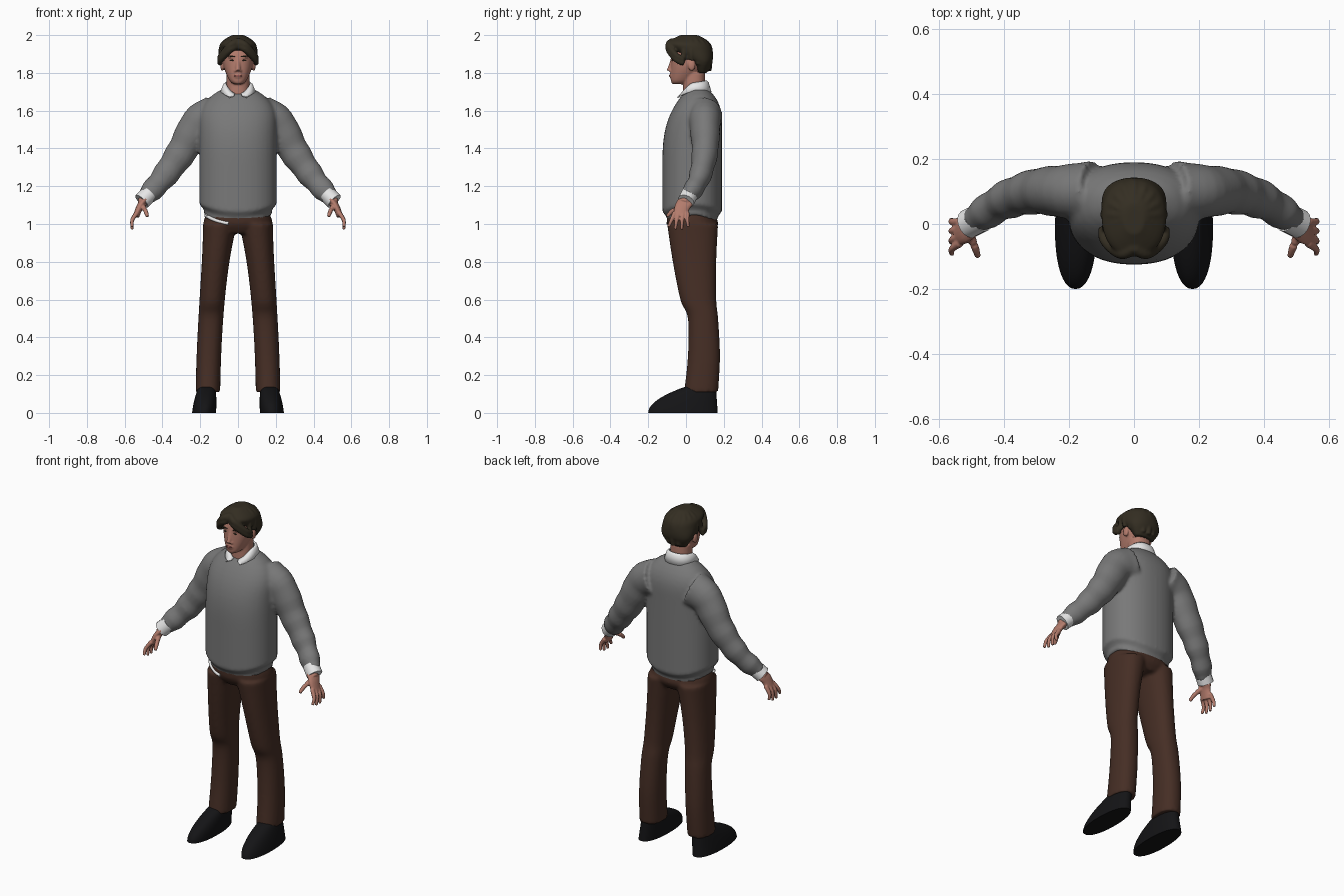
import bpy, bmesh
from math import sin, cos, tau, pi, radians, copysign
from mathutils import Vector, Matrix

if "Cube" in bpy.data.objects:
    bpy.data.objects.remove(bpy.data.objects["Cube"])

LEFT, RIGHT = 1, -1


def material(name, red, green, blue):
    mat = bpy.data.materials.new(name)
    mat.use_nodes = True
    mat.diffuse_color = (red, green, blue, 1)
    shader = mat.node_tree.nodes["Principled BSDF"]
    shader.inputs["Base Color"].default_value = mat.diffuse_color
    shader.inputs["Roughness"].default_value = 0.8
    return mat


grey_wool = material("grey wool", .19, .19, .19)
white_cotton = material("white cotton", .8, .8, .8)
brown_cloth = material("brown cloth", .06, .027, .018)
skin_tone = material("skin", .45, .2, .15)
dark_hair = material("dark hair", .034, .027, .016)
black_leather = material("black leather", .007, .007, .008)
lip_red = material("lips", .3, .09, .08)


def spline(controls, steps=16):
    """Sample a smooth curve through a few control tuples of any length."""
    padded = [controls[0], *controls, controls[-1]]
    samples = []
    for step in range(steps + 1):
        place = step / steps * (len(controls) - 1)
        index = min(int(place), len(controls) - 2)
        t = place - index
        samples.append([
            b + t * (c - a + t * (2 * a - 5 * b + 4 * c - d + t * (3 * (b - c) + d - a))) / 2
            for a, b, c, d in zip(*padded[index:index + 4])])
    return samples


def oval_point(angle, height, half_width, front, back, centre=0, dip=0):
    """Point on a horizontal oval; dip lowers its front and back."""
    across, along = cos(angle), sin(angle)
    return Vector((
        centre + half_width * copysign(abs(across) ** .9, across),
        (front + back) / 2 + (back - front) / 2 * copysign(abs(along) ** .9, along),
        height - dip * along ** 2))


def bridge(bm, rings):
    rows = [[bm.verts.new(point) for point in ring] for ring in rings]
    for lower, upper in zip(rows, rows[1:]):
        for i in range(len(lower)):
            bm.faces.new((lower[i - 1], lower[i], upper[i], upper[i - 1]))
    bm.faces.new(rows[0])
    bm.faces.new(rows[-1])


def loft(bm, ovals, sides=40):
    bridge(bm, [[oval_point(tau * i / sides, *oval) for i in range(sides)] for oval in ovals])


def tube(bm, controls, start, end, side=LEFT, depth=1, crease=0, sides=16, steps=16):
    """Tapered tube along a smooth path; crease adds growing folds."""
    path = [Vector((side * x, y, z)) for x, y, z in spline(controls, steps)]
    rings = []
    for i, centre in enumerate(path):
        tangent = path[min(i + 1, steps)] - path[max(i - 1, 0)]
        tangent.normalize()
        guide = Vector((0, 1, 0)) if abs(tangent.y) < .8 else Vector((0, 0, 1))
        u = tangent.cross(guide).normalized()
        v = u.cross(tangent) * depth
        t = i / steps
        radius = start + (end - start) * t + crease * t * sin(i * pi / 2)
        angles = [tau * j / sides for j in range(sides)]
        rings.append([centre + radius * (u * cos(a) + v * sin(a)) for a in angles])
    bridge(bm, rings)


def ball(bm, location, size, roll=0):
    matrix = (Matrix.Translation(location) @ Matrix.Rotation(roll, 4, 'Y')
              @ Matrix.Diagonal((*size, 1)))
    bmesh.ops.create_uvsphere(bm, u_segments=16, v_segments=10, radius=1, matrix=matrix)


def finish(name, bm, mat, voxel=0):
    """Turn the parts into one object, blended together if a voxel size is given."""
    bmesh.ops.recalc_face_normals(bm, faces=bm.faces)
    mesh = bpy.data.meshes.new(name)
    bm.to_mesh(mesh)
    bm.free()
    mesh.materials.append(mat)
    part = bpy.data.objects.new(name, mesh)
    bpy.context.collection.objects.link(part)
    bpy.ops.object.select_all(action='DESELECT')
    part.select_set(True)
    bpy.context.view_layer.objects.active = part
    bpy.ops.object.shade_smooth_by_angle(angle=radians(50))
    if voxel:
        blend = part.modifiers.new("Blend", 'REMESH')
        blend.mode, blend.voxel_size, blend.use_smooth_shade = 'VOXEL', voxel, True
        relax = part.modifiers.new("Relax", 'SMOOTH')
        relax.factor, relax.iterations = .5, 3
    return part


def sweater_oval(height):
    """Straight body, sloping shoulders and a band tucked under the hem fold."""
    shoulder = max(0, (height - 1.52) / .2) ** 3
    chest = max(0, (height - 1.3) / .4) ** 3
    tuck = .025 if height < 1.1 else 0
    dip = max(0, 1.3 - height) / 5
    return (height, .205 - .13 * shoulder - tuck, -.125 + .12 * chest + tuck,
            .19 - .08 * shoulder - tuck, 0, dip)


# Sweater body with creased sleeves
bm = bmesh.new()
hem, neckline = 1.05, 1.71
loft(bm, [sweater_oval(hem + (neckline - hem) * i / 24) for i in range(25)])
for side in (LEFT, RIGHT):
    tube(bm, [(.13, .1, 1.57), (.21, .1, 1.53), (.3, .1, 1.38), (.4, .07, 1.24), (.49, .01, 1.14)],
         .11, .05, side, depth=.87, crease=.005, sides=24, steps=24)
finish("sweater", bm, grey_wool, .01)

# Shirt cuffs and the sliver of tail under the hem
bm = bmesh.new()
for side in (LEFT, RIGHT):
    tube(bm, [(.47, .02, 1.16), (.51, 0, 1.12)], .045, .045, side)
tail = [oval_point(radians(angle), *sweater_oval(hem)) for angle in range(200, 260, 8)]
tube(bm, tail, .009, .009)
finish("shirt_cuffs_and_tail", bm, white_cotton)

# Collar as an open band dropping into two front points
bm = bmesh.new()
rows = []
for i in range(33):
    angle = radians(-78 + 336 * i / 32)
    drop = max(0, -sin(angle)) ** 2
    top = oval_point(angle, 1.75 - .05 * drop + .01 * sin(angle), .066, -.02, .11)
    fold = oval_point(angle, top.z - .01, .078, -.035, .12)
    edge = oval_point(angle, 1.7 - .03 * drop, .094, -.05, .135)
    if i % 32 == 0:
        edge.x += copysign(.025, edge.x)
    rows.append([bm.verts.new(point) for point in (top, fold, edge)])
for row, following in zip(rows, rows[1:]):
    for k in range(2):
        bm.faces.new((row[k], row[k + 1], following[k + 1], following[k]))
collar = finish("shirt_collar", bm, white_cotton)
collar.modifiers.new("Thickness", 'SOLIDIFY').thickness = .008

# Trousers: hips blended with two flared legs
bm = bmesh.new()
loft(bm, spline([(.95, .12, -.07, .14), (1, .18, -.1, .17), (1.06, .165, -.1, .15)]))
for side in (LEFT, RIGHT):
    legs = spline([(.11, -.01, .17), (.3, .01, .18), (.5, .01, .17), (.6, -.03, .16),
                   (.8, -.07, .16), (1, -.1, .17)], 30)
    loft(bm, [(z, .065 + .025 * z ** 5, front, back, side * (.16 - .065 * z ** 2))
              for z, front, back in legs])
finish("trousers", bm, brown_cloth, .01)

# Shoes with low toes and a rising instep
bm = bmesh.new()
for side in (LEFT, RIGHT):
    for_rise = [i / 10 for i in range(11)]
    loft(bm, [(.14 * rise, .063 - .02 * rise ** 2, -.2 + .2 * rise ** 2, .168 - .01 * rise,
               side * (.18 - .015 * rise)) for rise in for_rise])
finish("shoes", bm, black_leather)

# Hands: palm, four fanned fingers and a thumb
bm = bmesh.new()
for side in (LEFT, RIGHT):
    tube(bm, [(.49, 0, 1.14), (.51, -.01, 1.11)], .027, .027, side)
    tube(bm, [(.5, 0, 1.12), (.52, -.02, 1.09), (.54, -.03, 1.04)], .02, .017, side, depth=2.2)
    for finger in range(4):
        offset = finger - 1.5
        tube(bm, [(.535, -.026 + .022 * offset, 1.06),
                  (.56, -.035 + .028 * offset, 1.02),
                  (.56, -.04 + .035 * offset, .97 + .007 * offset ** 2)],
             .013, .008, side, sides=10)
    tube(bm, [(.51, -.02, 1.1), (.49, -.07, 1.07), (.48, -.1, 1.04)], .016, .009, side, sides=10)
finish("hands", bm, skin_tone, .004)

# Head with neck, nose, lips, brow ridge and ears
bm = bmesh.new()
loft(bm, [(z, .06, -.015, .1) for z in (1.66, 1.73, 1.8)])
loft(bm, spline([(1.74, .02, -.07, 0), (1.76, .045, -.08, .03), (1.83, .075, -.08, .1),
                 (1.9, .08, -.075, .12), (1.96, .06, -.05, .09)]))
tube(bm, [(0, -.07, 1.88), (0, -.08, 1.84), (0, -.09, 1.81)], .009, .014)
ball(bm, (0, -.076, 1.785), (.024, .012, .016))
for side in (LEFT, RIGHT):
    ball(bm, (side * .013, -.08, 1.81), (.008, .01, .007))
    ball(bm, (side * .03, -.067, 1.885), (.026, .012, .008))
    ball(bm, (side * .083, .03, 1.84), (.011, .02, .03))
finish("head", bm, skin_tone, .005)

# Eyes, brows and mouth
bm = bmesh.new()
for side in (LEFT, RIGHT):
    ball(bm, (side * .03, -.073, 1.866), (.014, .004, .004), side * .1)
    ball(bm, (side * .034, -.075, 1.888), (.021, .004, .004), side * -.1)
finish("eyes_and_brows", bm, dark_hair)
bm = bmesh.new()
ball(bm, (0, -.086, 1.785), (.021, .004, .005))
finish("mouth", bm, lip_red)

# Hair: cap, parted fringe and combed locks
bm = bmesh.new()
loft(bm, spline([(1.8, .06, .06, .11), (1.86, .095, .02, .14), (1.92, .1, -.07, .14),
                 (1.96, .09, -.1, .12), (2, .03, -.03, .06)]))
for side in (LEFT, RIGHT):
    for drop in (0, .02):
        tube(bm, [(0, -.07, 1.965 - drop), (.04, -.09, 1.945 - drop), (.09, -.05, 1.89 - drop),
                  (.095, -.01, 1.87 - drop)], .021, .014, side)
    for degrees in range(-20, 91, 22):
        across, along = cos(radians(degrees)), sin(radians(degrees))
        tip = 1.87 - .06 * max(0, along)
        tube(bm, [(reach * across, .025 + reach * 1.15 * along, z)
                  for reach, z in ((.03, 1.985), (.075, 1.955), (.09, 1.91), (.085, tip))],
             .016, .014, side, sides=10)
finish("hair", bm, dark_hair, .006)
